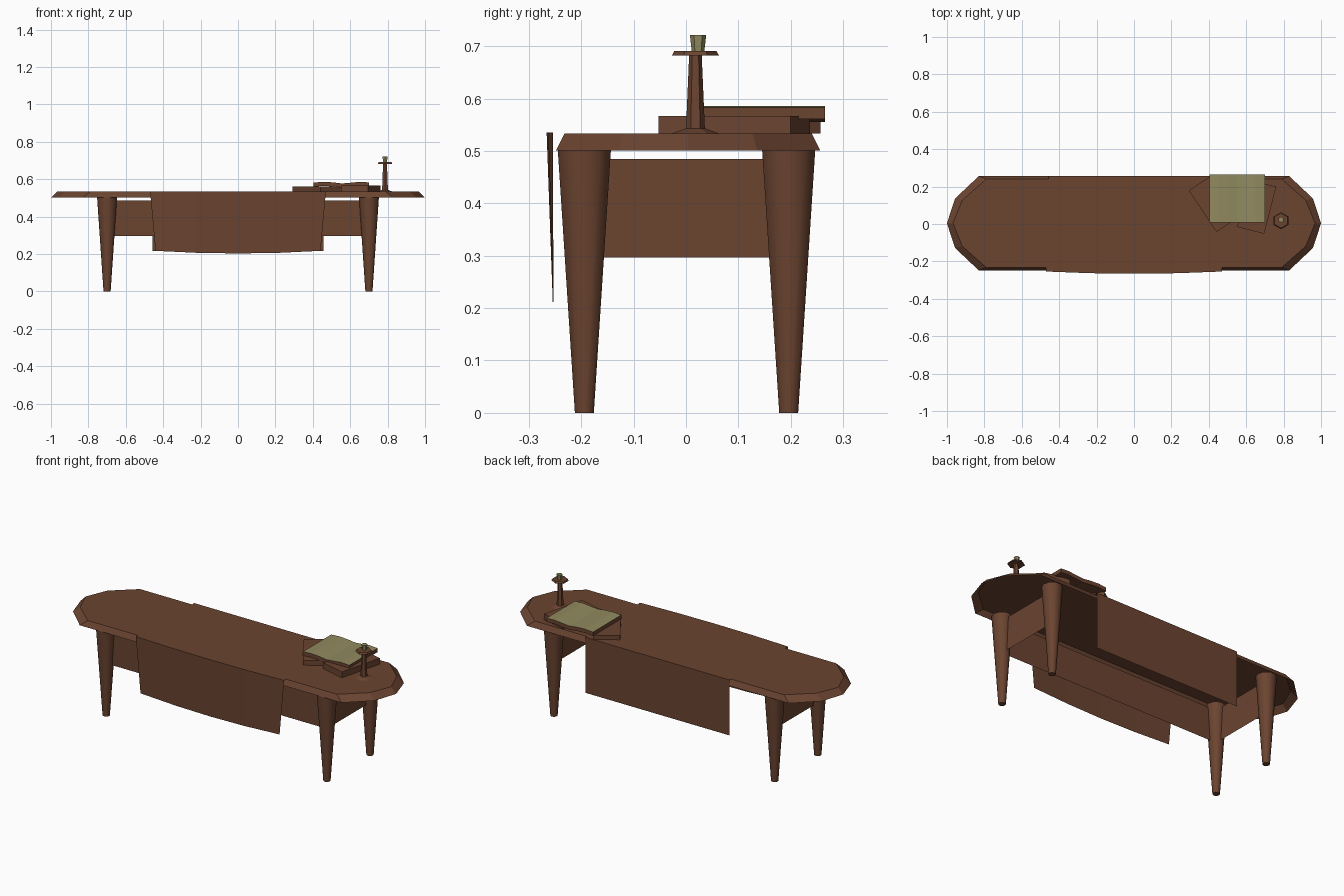
import bpy, bmesh, math
from mathutils import Matrix

if "Cube" in bpy.data.objects:
    bpy.data.objects.remove(bpy.data.objects["Cube"])


def material(name, rgb):
    m = bpy.data.materials.new(name)
    m.diffuse_color = (*rgb, 1)
    m.use_nodes = True
    m.node_tree.nodes["Principled BSDF"].inputs["Base Color"].default_value = m.diffuse_color
    return m


BROWN = material("dark wood brown", (0.147, 0.058, 0.030))
OLIVE = material("parchment olive", (0.285, 0.255, 0.115))


def make(name, verts, faces, mats=(BROWN,), fix_normals=True):
    me = bpy.data.meshes.new(name)
    me.from_pydata(verts, [], faces)
    if fix_normals:
        bm = bmesh.new()
        bm.from_mesh(me)
        bmesh.ops.recalc_face_normals(bm, faces=bm.faces)
        bm.to_mesh(me)
        bm.free()
    for m in mats:
        me.materials.append(m)
    ob = bpy.data.objects.new(name, me)
    bpy.context.collection.objects.link(ob)
    return ob


def lathe(name, x, y, profile, sides, turn=0.0, mat=BROWN, smooth=False):
    """Stack of rings (radius, z) with closed ends."""
    verts = [(x + r * math.cos(turn + 2 * math.pi * i / sides),
              y + r * math.sin(turn + 2 * math.pi * i / sides), z)
             for r, z in profile for i in range(sides)]
    faces = [(k * sides + i, k * sides + (i + 1) % sides,
              (k + 1) * sides + (i + 1) % sides, (k + 1) * sides + i)
             for k in range(len(profile) - 1) for i in range(sides)]
    n = len(verts)
    faces += [tuple(range(sides)), tuple(range(n - sides, n))]
    ob = make(name, verts, faces, (mat,))
    if smooth:
        for p in ob.data.polygons:
            p.use_smooth = len(p.vertices) == 4
    return ob


# Table top: bevelled shell, open underneath
def outline(quarter, z):
    half = quarter + [(x, -y) for x, y in quarter[-2::-1]]
    ring = half + [(-x, y) for x, y in half[::-1]]
    pts = []
    for p in ring:
        if not pts or abs(p[0] - pts[-1][0]) + abs(p[1] - pts[-1][1]) > 1e-6:
            pts.append(p)
    return [(x, y + 0.004, z) for x, y in pts]


lower = outline([(0.83, 0.252), (0.957, 0.132), (1.0, 0.0)], 0.501)
upper = outline([(0.79, 0.236), (0.918, 0.123), (0.968, 0.0)], 0.533)
n = len(lower)
make("table_top", lower + upper,
     [(i, (i + 1) % n, n + (i + 1) % n, n + i) for i in range(n)]
     + [tuple(range(n, 2 * n))])

# Tapered legs
for sx, side in ((-1, "left"), (1, "right")):
    for sy, end in ((-1, "front"), (1, "back")):
        lathe(f"{end}_{side}_leg", 0.70 * sx, 0.195 * sy + 0.001,
              [(0.019, 0.0), (0.0535, 0.505)], 10, smooth=True)

# Apron panels on the front and both ends, back left open
pts = [(-0.70, 0.195), (-0.70, -0.195), (0.70, -0.195), (0.70, 0.195)]
make("apron", [(x, y, z) for z in (0.297, 0.485) for x, y in pts],
     [(i, i + 1, i + 5, i + 4) for i in range(3)])

# Cloth runner: back drop, flat top, slightly bulging front drop
verts, seg = [], 4
for i in range(seg + 1):
    t = -1 + 2 * i / seg
    b = 1 - t * t
    verts += [(0.457 * t, 0.257, 0.217), (0.457 * t, 0.257, 0.535),
              (0.470 * t, -0.254 - 0.012 * b, 0.535),
              (0.441 * t, -0.253 - 0.001 * b, 0.217 - 0.014 * b)]
make("cloth_runner", verts,
     [(4 * i + k, 4 * i + k + 1, 4 * i + k + 5, 4 * i + k + 4)
      for i in range(seg) for k in range(3)])


# Two closed books lying at angles
def book(name, cx, cy, w, d, z0, z1, angle):
    ob = make(name, [], [])
    bm = bmesh.new()
    bmesh.ops.create_cube(bm, size=1, matrix=(
        Matrix.Translation((cx, cy, (z0 + z1) / 2))
        @ Matrix.Rotation(math.radians(angle), 4, 'Z')
        @ Matrix.Diagonal((w, d, z1 - z0, 1))))
    bm.to_mesh(ob.data)
    bm.free()


book("left_book", 0.425, 0.107, 0.14, 0.266, 0.533, 0.560, 34)
book("right_book", 0.656, 0.092, 0.149, 0.26, 0.533, 0.567, -14.5)

# Open book on top: wavy pages, brown sides
cols = [(0.405, 0.582), (0.455, 0.586), (0.51, 0.583), (0.555, 0.577),
        (0.60, 0.581), (0.65, 0.586), (0.70, 0.583)]
verts = []
for x, z in cols:
    verts += [(x, 0.008, z - 0.022), (x, 0.265, z - 0.022),
              (x, 0.265, z), (x, 0.008, z)]
faces = [(4 * i + k, 4 * i + (k + 1) % 4, 4 * i + 4 + (k + 1) % 4, 4 * i + 4 + k)
         for i in range(len(cols) - 1) for k in range(4)]
m = len(verts)
faces += [(0, 1, 2, 3), (m - 4, m - 3, m - 2, m - 1)]
ob = make("open_book", verts, faces, (BROWN, OLIVE))
for p in ob.data.polygons:
    p.material_index = 1 if p.normal.z > 0.5 else 0

# Candlestick and candle, hexagonal
cx, cy, turn = 0.786, 0.018, math.pi / 2
lathe("candlestick", cx, cy,
      [(0.046, 0.533), (0.018, 0.543), (0.012, 0.683), (0.039, 0.683),
       (0.045, 0.682), (0.040, 0.691)], 6, turn)
lathe("candle", cx, cy + 0.005, [(0.012, 0.690), (0.0155, 0.721)], 6, turn, OLIVE)
